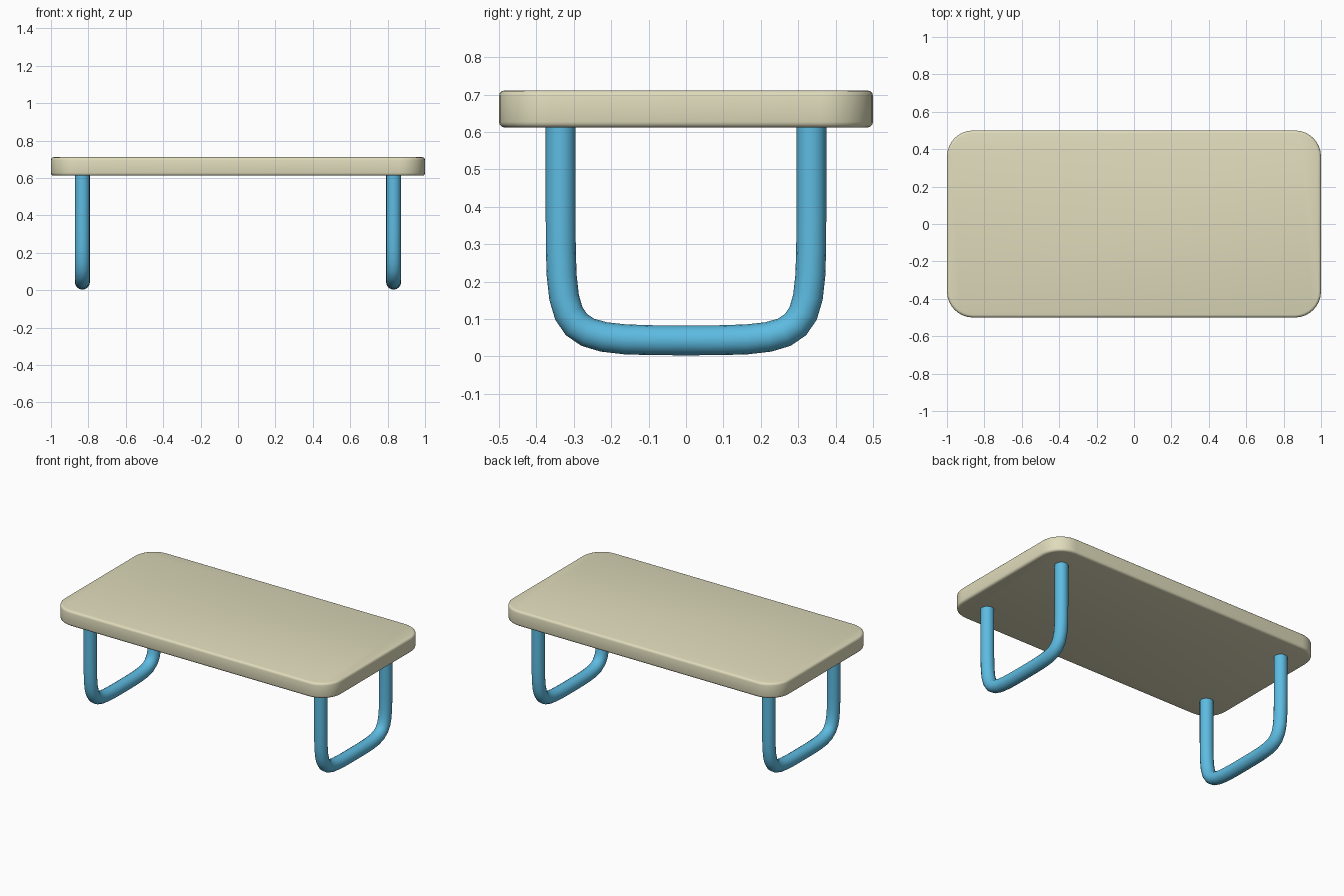
import bpy, bmesh, math

if "Cube" in bpy.data.objects:
    bpy.data.objects.remove(bpy.data.objects["Cube"])


def material(name, rgb):
    m = bpy.data.materials.new(name)
    m.diffuse_color = (*rgb, 1)
    m.use_nodes = True
    m.node_tree.nodes["Principled BSDF"].inputs["Base Color"].default_value = m.diffuse_color
    return m


cream = material("cream", (0.74, 0.71, 0.50))
blue = material("blue", (0.11, 0.50, 0.76))


def smooth(obj):
    bpy.ops.object.select_all(action='DESELECT')
    obj.select_set(True)
    bpy.context.view_layer.objects.active = obj
    bpy.ops.object.shade_smooth_by_angle(angle=math.radians(40))


# Tabletop: rounded rectangle slab with softened rims
def tabletop(hx, hy, z0, z1, radius, rim):
    bm = bmesh.new()
    ring = []
    for cx, cy, start in ((1, 1, 0), (-1, 1, 90), (-1, -1, 180), (1, -1, 270)):
        for i in range(9):
            a = math.radians(start + 90 * i / 8)
            ring.append(bm.verts.new((cx * (hx - radius) + radius * math.cos(a),
                                      cy * (hy - radius) + radius * math.sin(a), z0)))
    base = bm.faces.new(ring)
    top = bmesh.ops.extrude_face_region(bm, geom=[base])
    verts = [v for v in top["geom"] if isinstance(v, bmesh.types.BMVert)]
    bmesh.ops.translate(bm, verts=verts, vec=(0, 0, z1 - z0))
    bmesh.ops.recalc_face_normals(bm, faces=bm.faces)
    rims = [e for e in bm.edges if abs(e.verts[0].co.z - e.verts[1].co.z) < 1e-5]
    bmesh.ops.bevel(bm, geom=rims, offset=rim, segments=3, profile=0.5, affect='EDGES')
    mesh = bpy.data.meshes.new("tabletop")
    bm.to_mesh(mesh)
    bm.free()
    mesh.materials.append(cream)
    obj = bpy.data.objects.new("tabletop", mesh)
    bpy.context.collection.objects.link(obj)
    smooth(obj)


# U-shaped tube leg: bezier path swept with a round section
def leg(name, x):
    y, low, bend, high, r = 0.335, 0.043, 0.38, 0.615, 0.04
    # (point, left handle, right handle) in the y-z plane
    path = [((-y, high), (-y, high), (-y, high)),
            ((-y, bend), (-y, bend), (-y, low)),
            ((0, low), (-y, low), (y, low)),
            ((y, bend), (y, low), (y, bend)),
            ((y, high), (y, high), (y, high))]
    curve = bpy.data.curves.new(name, 'CURVE')
    curve.dimensions = '3D'
    curve.resolution_u = 10
    curve.bevel_depth = r
    curve.bevel_resolution = 6
    curve.use_fill_caps = True
    spline = curve.splines.new('BEZIER')
    spline.bezier_points.add(len(path) - 1)
    for bp, (co, left, right) in zip(spline.bezier_points, path):
        bp.handle_left_type = bp.handle_right_type = 'FREE'
        bp.co, bp.handle_left, bp.handle_right = [(x, *p) for p in (co, left, right)]
    curve.materials.append(blue)
    obj = bpy.data.objects.new(name, curve)
    bpy.context.collection.objects.link(obj)
    bpy.ops.object.select_all(action='DESELECT')
    obj.select_set(True)
    bpy.context.view_layer.objects.active = obj
    bpy.ops.object.convert(target='MESH')
    smooth(bpy.context.view_layer.objects.active)


tabletop(1.0, 0.5, 0.612, 0.711, 0.14, 0.015)
leg("left_leg", -0.832)
leg("right_leg", 0.832)
